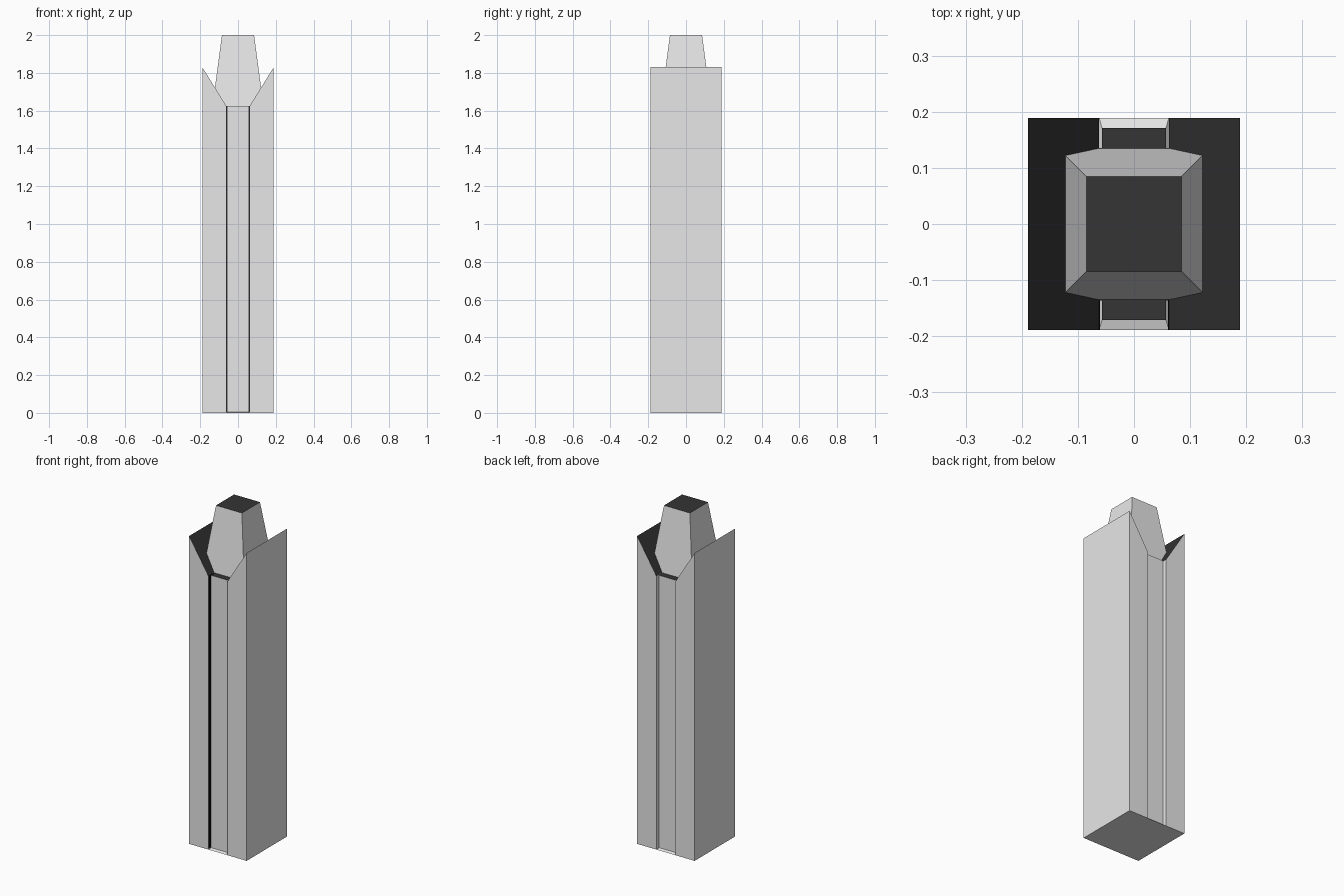
import bpy
import bmesh

cube = bpy.data.objects.get("Cube")
if cube:
    bpy.data.objects.remove(cube, do_unlink=True)


def material(name, value):
    mat = bpy.data.materials.new(name)
    mat.use_nodes = True
    color = (value, value, value, 1)
    mat.diffuse_color = color
    mat.node_tree.nodes["Principled BSDF"].inputs["Base Color"].default_value = color
    return mat


PALE = material("pale grey wall", 0.8)
DARK = material("charcoal roof", 0.035)
BLACK = material("black groove", 0.003)

HALF = 0.189      # half width of the tower
INNER = 0.062     # inner edge of the wings
PANEL = 0.057     # half width of the recessed panel
FACE = 0.171      # depth of the panel face
CORE = 0.135      # depth of the core
LOW, HIGH, TOP = 1.625, 1.83, 2.0


def loft(name, lower, upper, wall=PALE, roof=DARK):
    """Join two matching rings; upward-facing sides get the roof colour."""
    bm = bmesh.new()
    a = [bm.verts.new(p) for p in lower]
    b = [bm.verts.new(p) for p in upper]
    bm.faces.new(a)
    bm.faces.new(b)
    for i in range(len(a)):
        j = (i + 1) % len(a)
        bm.faces.new((a[i], a[j], b[j], b[i]))
    bmesh.ops.recalc_face_normals(bm, faces=bm.faces)
    bm.normal_update()
    for f in bm.faces:
        f.material_index = int(f.normal.z > 0.3)
    mesh = bpy.data.meshes.new(name)
    bm.to_mesh(mesh)
    bm.free()
    mesh.materials.append(wall)
    mesh.materials.append(roof)
    obj = bpy.data.objects.new(name, mesh)
    bpy.context.collection.objects.link(obj)
    return obj


def rect(x0, x1, y0, y1, z):
    return [(x0, y0, z), (x1, y0, z), (x1, y1, z), (x0, y1, z)]


def box(name, x, y, z, wall=PALE, roof=DARK):
    return loft(name, rect(*x, *y, z[0]), rect(*x, *y, z[1]), wall, roof)


# Base flare under the recessed panels
loft("base", rect(-INNER, INNER, -HALF, HALF, 0),
     rect(-PANEL, PANEL, -FACE, FACE, 0.006), roof=PALE)

# Core and the recessed panel running front to back
box("core", (-INNER, INNER), (-CORE, CORE), (0, LOW))
box("centre_panel", (-PANEL, PANEL), (-FACE, FACE), (0.003, LOW))

# Side wings with inward sloping roofs, and dark front grooves
for side, s in (("left", 1), ("right", -1)):
    profile = [(INNER, 0), (HALF, 0), (HALF, HIGH), (INNER, LOW)]
    loft(side + "_wing", [(s * x, -HALF, z) for x, z in profile],
         [(s * x, HALF, z) for x, z in profile])
    box(side + "_groove_wall", sorted((s * INNER, s * (INNER - 0.001))),
        (-HALF, -CORE), (0.006, LOW), BLACK, BLACK)
    box(side + "_groove_back", sorted((s * INNER, s * PANEL)),
        (-CORE - 0.001, -CORE), (0.006, LOW), BLACK, BLACK)

# Tapered crown
w, t = CORE, 0.085
loft("crown", rect(-w, w, -w, w, LOW), rect(-t, t, -t, t, TOP))
